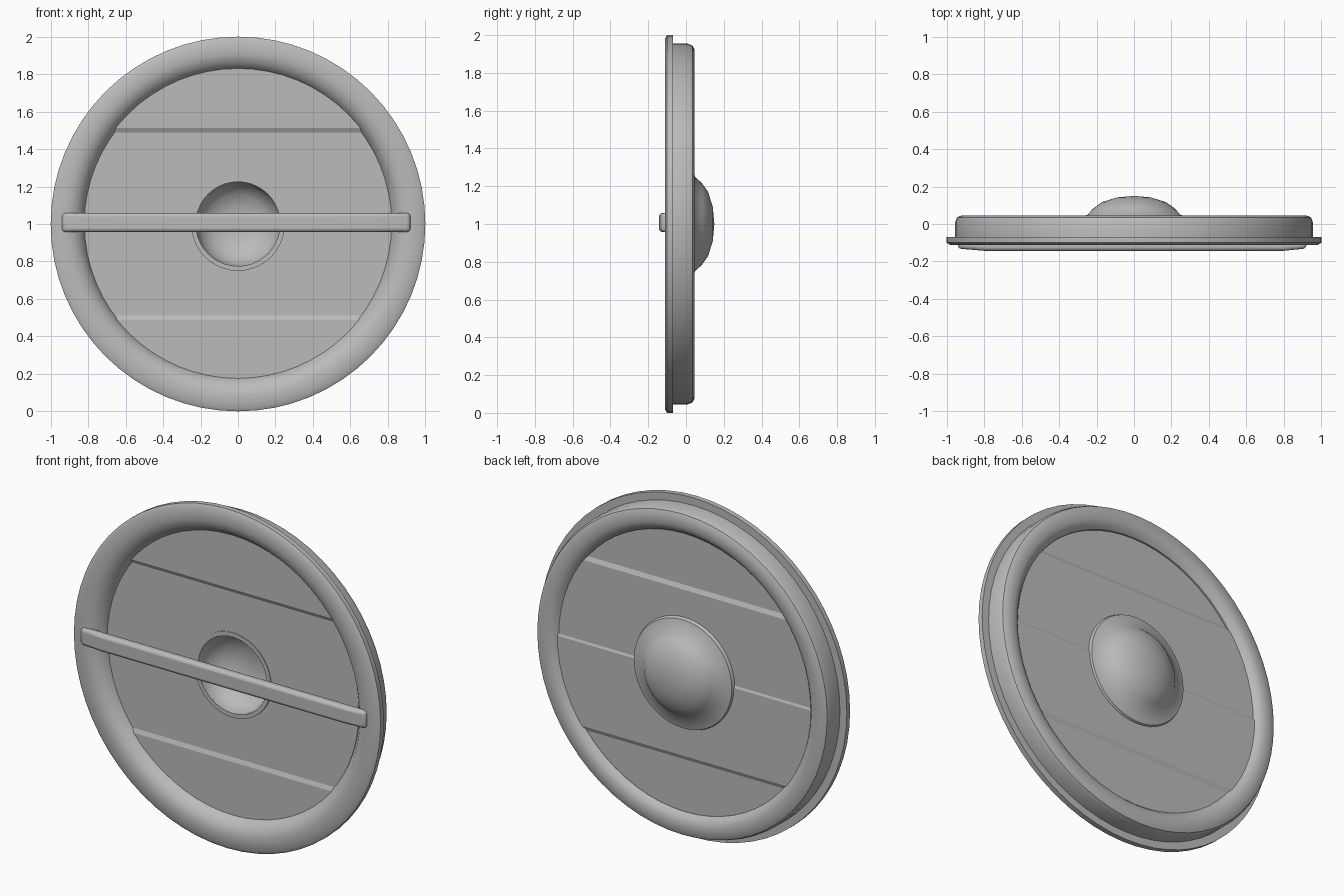
import bpy, bmesh
from math import sin, cos, tau, radians

cube = bpy.data.objects.get("Cube")
if cube:
    bpy.data.objects.remove(cube)

grey = bpy.data.materials.new("plain grey")
grey.use_nodes = True
colour = (0.5, 0.5, 0.5, 1)
grey.diffuse_color = colour
grey.node_tree.nodes["Principled BSDF"].inputs["Base Color"].default_value = colour


def finish(bm, name, angle=40):
    """Turn a bmesh into a smooth grey object."""
    bmesh.ops.remove_doubles(bm, verts=bm.verts, dist=0.0005)
    bmesh.ops.recalc_face_normals(bm, faces=bm.faces)
    mesh = bpy.data.meshes.new(name)
    bm.to_mesh(mesh)
    bm.free()
    mesh.materials.append(grey)
    obj = bpy.data.objects.new(name, mesh)
    bpy.context.collection.objects.link(obj)
    bpy.ops.object.select_all(action="DESELECT")
    obj.select_set(True)
    bpy.context.view_layer.objects.active = obj
    bpy.ops.object.shade_smooth_by_angle(angle=radians(angle))
    return obj


def lathe(profile, steps=64):
    """Spin a closed (radius, y) profile about the shield's axis."""
    bm = bmesh.new()
    rings = [[bm.verts.new((r * cos(tau * i / steps), y, 1 + r * sin(tau * i / steps)))
              for r, y in profile] for i in range(steps)]
    n = len(profile)
    for i in range(steps):
        a, b = rings[i], rings[(i + 1) % steps]
        for j in range(n):
            k = (j + 1) % n
            if profile[j][0] + profile[k][0] > 0:
                bm.faces.new((a[j], a[k], b[k], b[j]))
    return bm


# Rim: wide front flange stepping in to a rounded band at the back
finish(lathe([(1.0, -0.07), (1.0, -0.1), (0.98, -0.112), (0.91, -0.112),
              (0.865, -0.1), (0.84, -0.07), (0.82, -0.045), (0.82, 0.01),
              (0.84, 0.033), (0.87, 0.046), (0.92, 0.046), (0.945, 0.035),
              (0.955, 0.01), (0.955, -0.07)]), "rim")

# Plank board: a pierced disc, stepped slightly at the plank joints
board = lathe([(0.225, -0.05), (0.84, -0.05), (0.84, 0.008), (0.225, 0.008)])
joints = (0.5, 1.0, 1.5)
for z in joints:
    for side in (-0.012, 0.012):
        bmesh.ops.bisect_plane(board, geom=board.verts[:] + board.edges[:] + board.faces[:],
                               plane_co=(0, 0, z + side), plane_no=(0, 0, 1))
offsets = (0.0, 0.01, 0.004, -0.008)
for v in board.verts:
    v.co.y += offsets[sum(v.co.z > z for z in joints)]
finish(board, "plank_board", 15)

# Boss: hollow dome with a shallow flange
finish(lathe([(0.33, 0.005), (0.32, 0.03), (0.25, 0.048), (0.215, 0.085),
              (0.17, 0.117), (0.09, 0.142), (0, 0.15),
              (0, 0.12), (0.09, 0.113), (0.16, 0.085), (0.205, 0.04),
              (0.225, -0.01), (0.225, -0.05), (0.25, -0.05), (0.25, 0.005)], 40), "boss")

# Handle: long rounded bar across the front, thinning towards its ends
bar = bmesh.new()
bmesh.ops.create_cube(bar, size=1)
for v in bar.verts:
    v.co = (v.co.x * 1.86 - 0.01, v.co.y * 0.052 - 0.117, 1.008 + v.co.z * 0.1)
for x in (-0.8, -0.35, 0.35, 0.8):
    bmesh.ops.bisect_plane(bar, geom=bar.verts[:] + bar.edges[:] + bar.faces[:],
                           plane_co=(x, 0, 0), plane_no=(1, 0, 0))
for v in bar.verts:
    if abs(v.co.x) > 0.85 and v.co.y < -0.12:
        v.co.y += 0.012
handle = finish(bar, "handle")
bevel = handle.modifiers.new("rounding", "BEVEL")
bevel.width = 0.018
bevel.segments = 3
